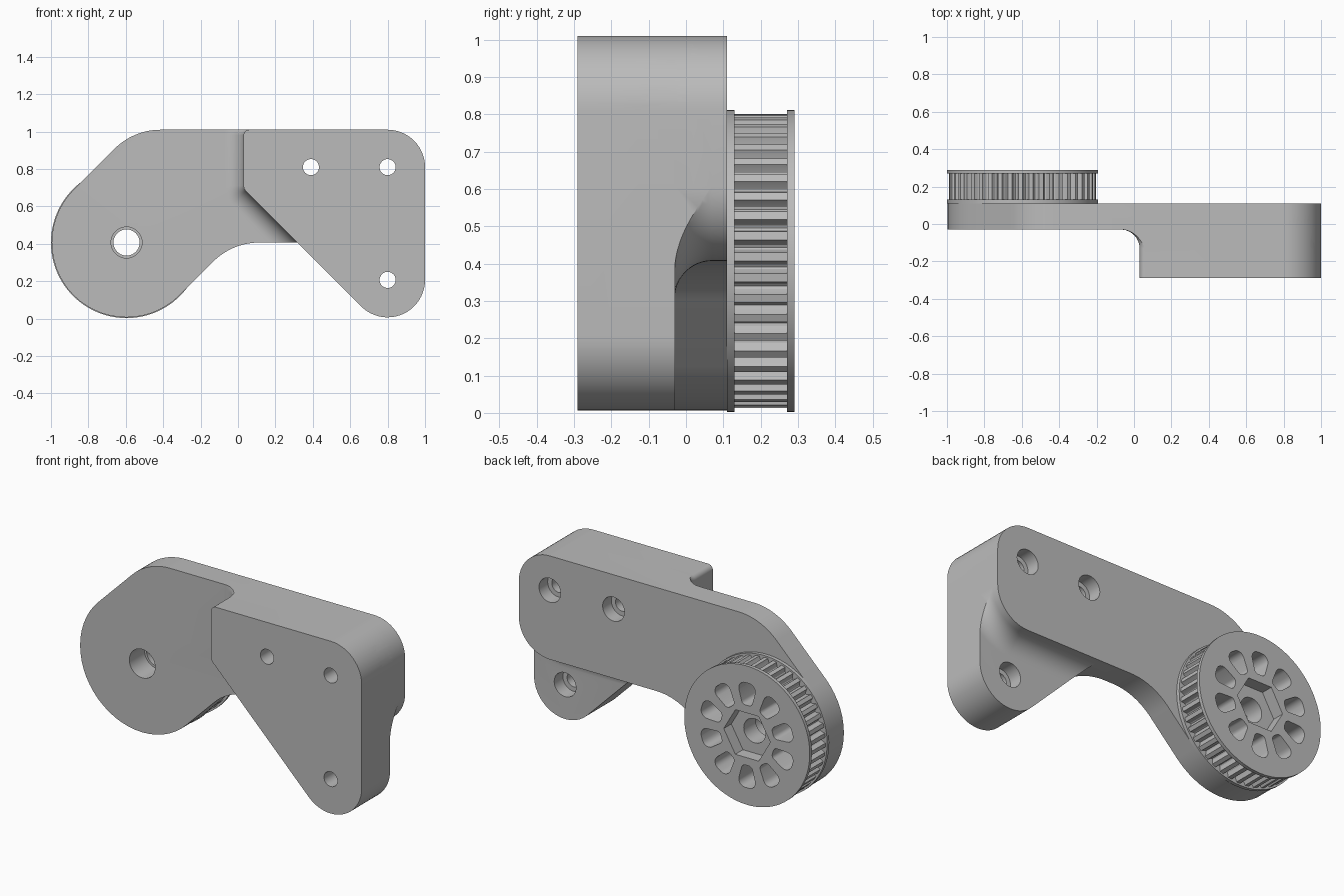
import bpy, bmesh
from math import sin, cos, pi, radians, tan
from mathutils import Vector

if "Cube" in bpy.data.objects:
    bpy.data.objects.remove(bpy.data.objects["Cube"])

grey = bpy.data.materials.new("plain grey")
grey.use_nodes = True
grey.diffuse_color = (0.5, 0.5, 0.5, 1)
grey.node_tree.nodes["Principled BSDF"].inputs["Base Color"].default_value = grey.diffuse_color

HUB = Vector((-0.596, 0.407))     # pulley axis in x, z
TOP, LOW = 1.01, 0.407            # arm top and underside
FRONT, STEP, BACK, END = -0.29, -0.03, 0.11, 0.29
FIL = 0.1                         # blend radius


def rounded(corners, offset=0.0, seg=14):
    """Anticlockwise (x, z, radius) corners, rounded and then grown by offset."""
    pts = []
    for i, (x, z, r) in enumerate(corners):
        p = Vector((x, z))
        a = (p - Vector(corners[i - 1][:2])).normalized()
        b = (Vector(corners[(i + 1) % len(corners)][:2]) - p).normalized()
        turn = -a.angle_signed(b)
        s = 1 if turn > 0 else -1
        normal = Vector((a.y, -a.x))
        centre = p - a * r * tan(abs(turn) / 2) - normal * s * r
        for k in range(seg + 1):
            t = turn * k / seg
            n = Vector((normal.x * cos(t) - normal.y * sin(t),
                        normal.x * sin(t) + normal.y * cos(t)))
            pts.append(centre + n * (s * r + offset))
    return pts


def circle(centre, r, n=64, phase=0.0):
    return [Vector(centre) + Vector((cos(phase + 2 * pi * i / n), sin(phase + 2 * pi * i / n))) * r
            for i in range(n)]


def loft(name, rings):
    """Solid through (profile, y) rings with capped ends."""
    bm = bmesh.new()
    loops = [[bm.verts.new((p.x, y, p.y)) for p in prof] for prof, y in rings]
    n = len(loops[0])
    for u, v in zip(loops, loops[1:]):
        for i in range(n):
            bm.faces.new((u[i], u[(i + 1) % n], v[(i + 1) % n], v[i]))
    bm.faces.new(loops[0])
    bm.faces.new(loops[-1][::-1])
    bmesh.ops.recalc_face_normals(bm, faces=bm.faces)
    mesh = bpy.data.meshes.new(name)
    bm.to_mesh(mesh)
    bm.free()
    mesh.materials.append(grey)
    ob = bpy.data.objects.new(name, mesh)
    bpy.context.collection.objects.link(ob)
    return ob


def prism(name, prof, y0, y1):
    return loft(name, [(prof, y0), (prof, y1)])


def combine(ob, other, op):
    mod = ob.modifiers.new(op, "BOOLEAN")
    mod.operation, mod.solver, mod.object = op, "EXACT", other
    bpy.context.view_layer.objects.active = ob
    bpy.ops.object.modifier_apply(modifier=mod.name)
    bpy.data.objects.remove(other)
    return ob


def finish(ob):
    bpy.ops.object.select_all(action="DESELECT")
    ob.select_set(True)
    bpy.context.view_layer.objects.active = ob
    bpy.ops.object.shade_smooth_by_angle(angle=radians(30))


# Outlines of the offset arm and the triangular mounting block
d = 0.4 * 2 ** 0.5
arm_shape = [(HUB.x - d, HUB.y, 0.4), (HUB.x, HUB.y - d, 0.4), (HUB.x + d, LOW, 0.35),
             (1, LOW, 0.2), (1, TOP, 0.2), (HUB.x - d + TOP - LOW, TOP, 0.35)]
block_shape = [(0.03, TOP, 0.03), (0.03, 0.694, 0.04), (0.717, 0.007, 0.2),
               (1, 0.007, 0.2), (1, TOP, 0.2)]
arm_end_shape = [(0, LOW, 0.01), (1, LOW, 0.2), (1, TOP, 0.2), (0, TOP, 0.01)]


def flare(name, shape, start, direction, hold):
    """Outline that swells along y in a quarter-circle sweep."""
    rings = []
    for k in range(13):
        t = k / 12 * pi / 2
        rings.append((rounded(shape, FIL * (1 - cos(t))), start + direction * FIL * sin(t)))
    rings.append((rounded(shape, FIL), hold))
    return loft(name, rings)


# Bracket: arm, block and the two blends between them
bracket = prism("bracket", rounded(arm_shape), STEP, BACK)
combine(bracket, prism("block", rounded(block_shape), FRONT, STEP), "UNION")
front_blend = flare("front_blend", block_shape, STEP - FIL, 1, 0.02)
combine(front_blend, prism("arm_limit", rounded(arm_shape), FRONT, BACK), "INTERSECT")
back_blend = flare("back_blend", arm_end_shape, STEP + FIL, -1, -0.1)
combine(back_blend, prism("block_limit", rounded(block_shape), FRONT, BACK), "INTERSECT")
combine(bracket, front_blend, "UNION")
combine(bracket, back_blend, "UNION")

# Counterbored screw holes and the axle hole
for x, z, face in ((0.39, 0.81, BACK), (0.8, 0.81, BACK), (0.8, 0.207, STEP)):
    combine(bracket, prism("screw_hole", circle((x, z), 0.043, 40), -0.4, 0.2), "DIFFERENCE")
    combine(bracket, prism("counterbore", circle((x, z), 0.07, 48), face - 0.08, 0.2), "DIFFERENCE")
combine(bracket, prism("axle_hole", circle(HUB, 0.083), -0.4, 0.2), "DIFFERENCE")
finish(bracket)

# Toothed pulley with two flanges
TEETH = 44
toothed = []
for i in range(TEETH):
    for part, r in ((0, 0.394), (0.4, 0.394), (0.47, 0.382), (0.58, 0.37),
                    (0.7, 0.366), (0.82, 0.37), (0.93, 0.382)):
        a = 2 * pi * (i + part) / TEETH
        toothed.append(HUB + Vector((cos(a), sin(a))) * r)
pulley = prism("pulley", toothed, BACK + 0.01, END - 0.01)
for y in (BACK, END - 0.02):
    combine(pulley, prism("flange", circle(HUB, 0.404, 128), y, y + 0.02), "UNION")

# Bore, hexagonal pocket and ring of lightening slots
combine(pulley, prism("bore", circle(HUB, 0.07), 0, 0.4), "DIFFERENCE")
combine(pulley, prism("hex_pocket", circle(HUB, 0.15, 6), END - 0.07, 0.4), "DIFFERENCE")
slot_shape = [(0.175, -0.03, 0.025), (0.305, -0.065, 0.04), (0.305, 0.065, 0.04), (0.175, 0.03, 0.025)]
for i in range(10):
    a = pi / 2 + 2 * pi * i / 10
    prof = [HUB + Vector((p.x * cos(a) - p.y * sin(a), p.x * sin(a) + p.y * cos(a)))
            for p in rounded(slot_shape, seg=6)]
    combine(pulley, prism("slot", prof, BACK + 0.01, 0.4), "DIFFERENCE")
finish(pulley)
